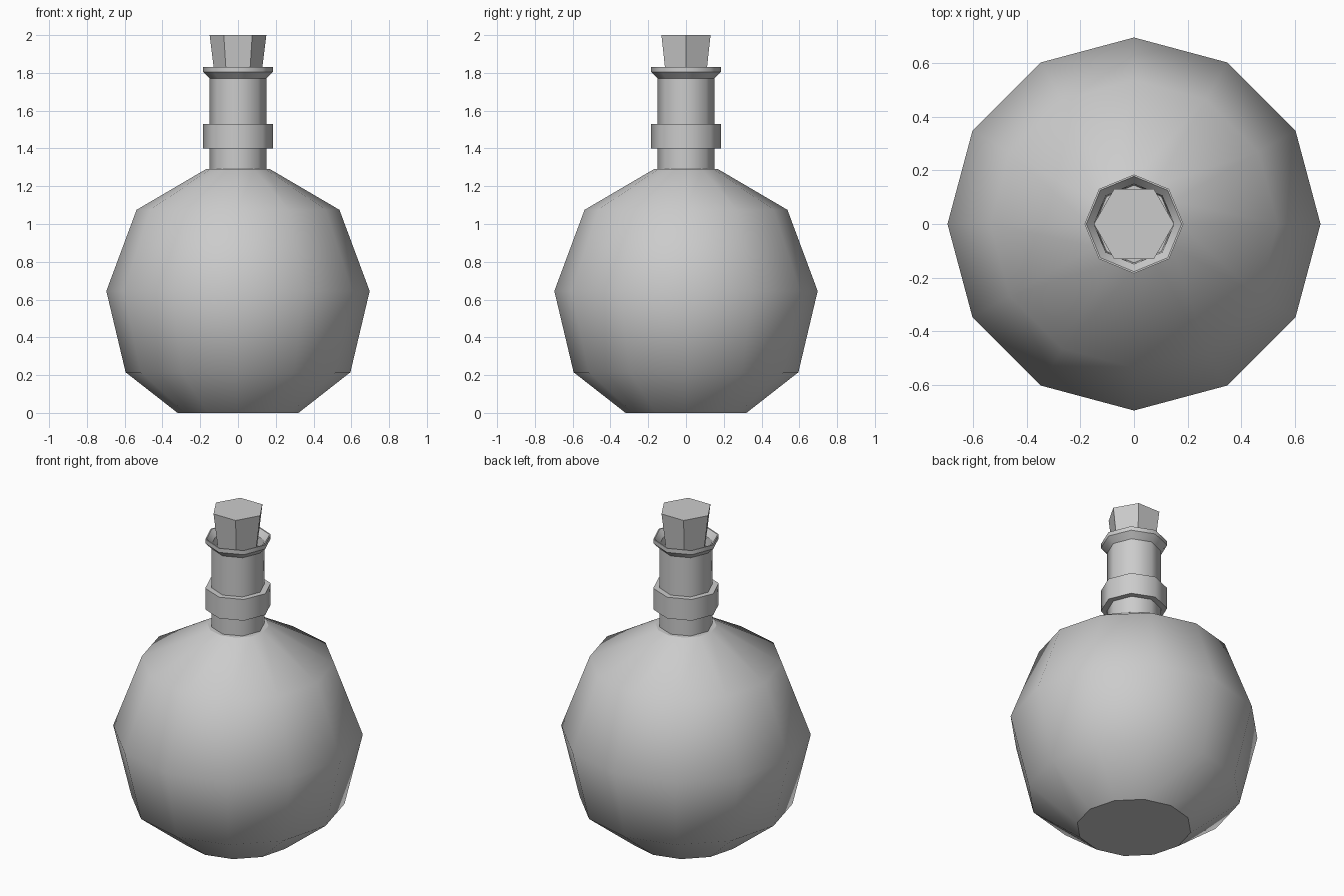
import bpy, bmesh, math

if "Cube" in bpy.data.objects:
    bpy.data.objects.remove(bpy.data.objects["Cube"])

glass = bpy.data.materials.new("plain grey")
glass.diffuse_color = (0.6, 0.6, 0.6, 1)
glass.use_nodes = True
glass.node_tree.nodes["Principled BSDF"].inputs["Base Color"].default_value = glass.diffuse_color


def lathe(name, profile, sides, smooth=True, sharp=(), closed=False):
    """Revolve (radius, z) points; caps both ends, or joins them if closed."""
    bm = bmesh.new()
    rings = [[bm.verts.new((r * math.cos(2 * math.pi * i / sides),
                            r * math.sin(2 * math.pi * i / sides), z))
              for i in range(sides)] for r, z in profile]
    pairs = list(zip(rings, rings[1:]))
    if closed:
        pairs.append((rings[-1], rings[0]))
    for a, b in pairs:
        for i in range(sides):
            j = (i + 1) % sides
            bm.faces.new((a[i], a[j], b[j], b[i])).smooth = smooth
    if not closed:
        bm.faces.new(rings[0][::-1])
        bm.faces.new(rings[-1])
    # Crisp rings between smooth bands
    for k in sharp:
        for i in range(sides):
            bm.edges.get((rings[k][i], rings[k][(i + 1) % sides])).smooth = False
    bmesh.ops.recalc_face_normals(bm, faces=bm.faces)
    mesh = bpy.data.meshes.new(name)
    bm.to_mesh(mesh)
    bm.free()
    mesh.materials.append(glass)
    obj = bpy.data.objects.new(name, mesh)
    bpy.context.collection.objects.link(obj)
    return obj


# Round flask body
lathe("flask_body", [(0.32, 0), (0.595, 0.215), (0.697, 0.645),
                     (0.537, 1.075), (0.17, 1.29)], 12)

# Neck with flared lip and a funnel-shaped mouth
lathe("neck_and_lip", [(0.15, 1.27), (0.15, 1.77), (0.185, 1.805), (0.185, 1.83),
                       (0.178, 1.83), (0.15, 1.795), (0.145, 1.74)], 8,
      sharp=(1, 2, 3, 4, 5))

# Collar ring around the neck
lathe("neck_collar", [(0.145, 1.40), (0.185, 1.40), (0.185, 1.53), (0.145, 1.53)], 8,
      sharp=(0, 1, 2, 3), closed=True)

# Tapered six-sided stopper
lathe("cork", [(0.115, 1.72), (0.15, 2.0)], 6, smooth=False)
